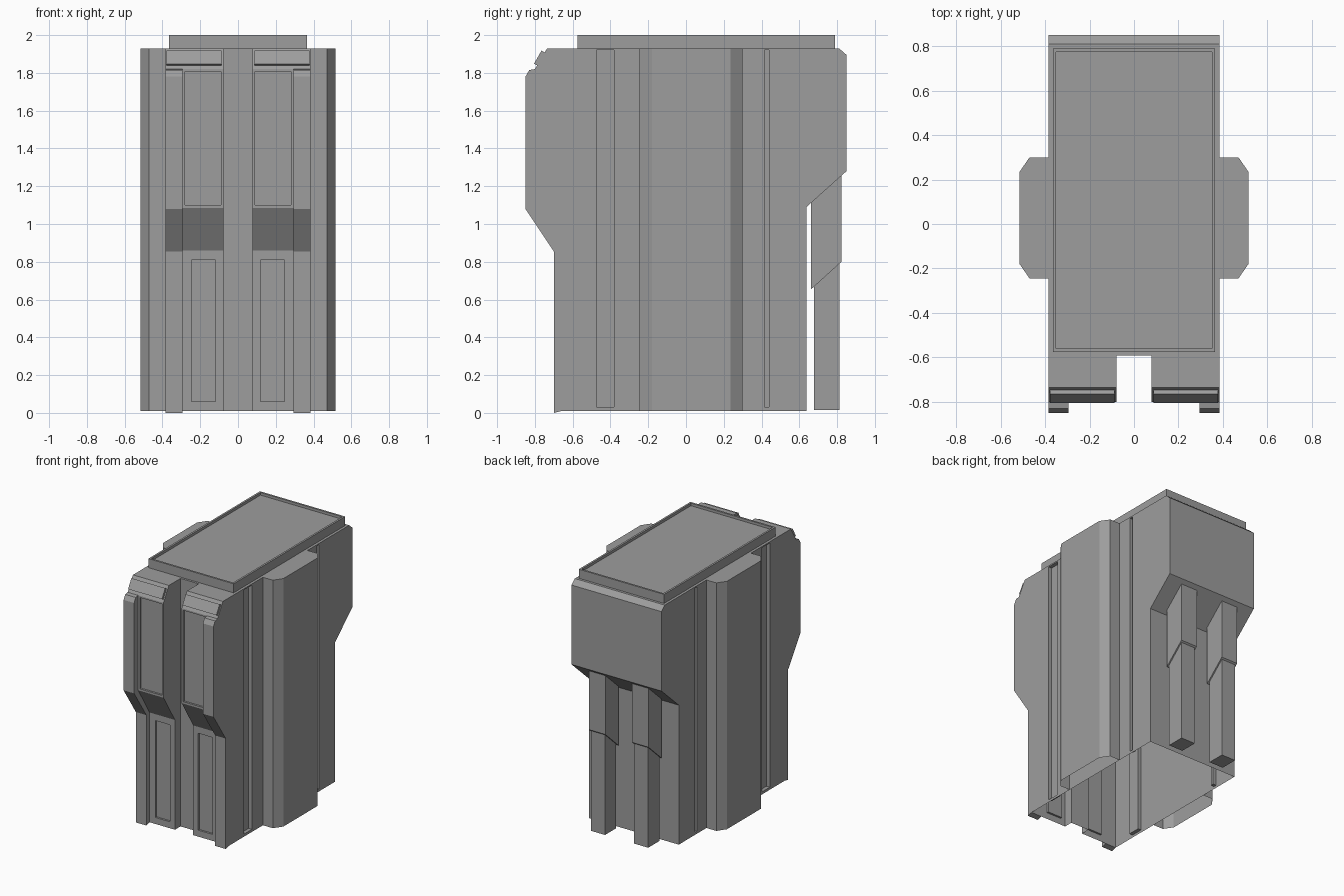
import bpy, bmesh

if "Cube" in bpy.data.objects:
    bpy.data.objects.remove(bpy.data.objects["Cube"])

grey = bpy.data.materials.new("dark_grey")
grey.diffuse_color = (.34, .34, .34, 1)
grey.use_nodes = True
grey.node_tree.nodes["Principled BSDF"].inputs["Base Color"].default_value = grey.diffuse_color


def prism(name, pts, axis, lo, hi):
    """Extrude a flat outline along axis: 'x' takes (y, z) points, 'z' takes (x, y)."""
    bm = bmesh.new()
    place = (lambda p, t: (t, p[0], p[1])) if axis == 'x' else (lambda p, t: (p[0], p[1], t))
    a = [bm.verts.new(place(p, lo)) for p in pts]
    b = [bm.verts.new(place(p, hi)) for p in pts]
    bm.faces.new(a)
    bm.faces.new(b)
    for i in range(len(pts)):
        j = (i + 1) % len(pts)
        bm.faces.new((a[i], a[j], b[j], b[i]))
    bmesh.ops.recalc_face_normals(bm, faces=bm.faces)
    me = bpy.data.meshes.new(name)
    bm.to_mesh(me)
    bm.free()
    me.materials.append(grey)
    ob = bpy.data.objects.new(name, me)
    bpy.context.collection.objects.link(ob)
    return ob


def box(name, x0, x1, y0, y1, z0, z1):
    return prism(name, [(x0, y0), (x1, y0), (x1, y1), (x0, y1)], 'z', z0, z1)


def span(s, a, b):
    return (a, b) if s > 0 else (-b, -a)


def cut(target, tool):
    m = target.modifiers.new("cut", 'BOOLEAN')
    m.operation, m.solver, m.object = 'DIFFERENCE', 'EXACT', tool
    bpy.context.view_layer.objects.active = target
    bpy.ops.object.modifier_apply(modifier=m.name)
    bpy.data.objects.remove(tool)


def delete_faces(ob, test):
    bm = bmesh.new()
    bm.from_mesh(ob.data)
    bm.normal_update()
    bmesh.ops.delete(bm, geom=[f for f in bm.faces if test(f)], context='FACES')
    bm.to_mesh(ob.data)
    bm.free()


def is_bottom(f):
    return f.normal.z < -.9 and f.calc_center_median().z < .015


# Main body: side profile extruded across the width
body = prism("body", [(-.66, .01), (-.66, .86), (-.80, 1.085), (-.80, 1.82), (-.735, 1.93),
                      (.81, 1.93), (.85, 1.895), (.85, 1.28), (.638, 1.09), (.638, .01)],
             'x', -.385, .385)

# Front centre channel
cut(body, box("channel_cut", -.078, .078, -1, -.592, -.1, 2.1))

# Side grooves and recessed front panels
for s in (-1, 1):
    for y0, y1 in ((-.475, -.38), (.415, .44)):
        cut(body, box("groove_cut", *span(s, .357, .5), y0, y1, .03, 1.92))
    cut(body, box("upper_panel_cut", *span(s, .09, .28), -.9, -.785, 1.10, 1.807))
    cut(body, box("lower_panel_cut", *span(s, .12, .245), -.75, -.645, .06, .81))

# The underside is open
delete_faces(body, is_bottom)

# Raised tray on top with a thin rim
tray = box("top_tray", -.365, .365, -.575, .79, 1.93, 2.0)
cut(tray, box("tray_cut", -.35, .35, -.56, .775, 1.98, 2.1))

for s, side in ((-1, "left"), (1, "right")):
    # Chamfered side bulge, a shell open below and against the body
    outline = [(.385, -.245), (.47, -.245), (.515, -.18), (.515, .235), (.47, .30), (.385, .30)]
    bulge = prism(side + "_bulge", [(s * x, y) for x, y in outline], 'z', .01, 1.93)
    delete_faces(bulge, lambda f: is_bottom(f) or f.normal.x * s < -.9)
    # Outer front rib
    prism(side + "_front_rib", [(-.70, 0), (-.70, .855), (-.85, 1.08), (-.85, 1.78), (-.83, 1.815),
                                (-.80, 1.82), (-.80, 1.085), (-.66, .86), (-.66, .01)],
          'x', *span(s, .295, .385))
    # Tilted plate on the front chamfer
    prism(side + "_tilted_plate", [(-.805, 1.848), (-.765, 1.918), (-.748, 1.908), (-.788, 1.84)],
          'x', *span(s, .088, .378))
    # Rear post and its larger slanted sleeve
    prism(side + "_rear_post", [(.677, .015), (.812, .015), (.812, .82), (.677, .70)],
          'x', *span(s, .125, .245))
    prism(side + "_rear_sleeve", [(.663, .655), (.823, .80), (.823, 1.256), (.663, 1.113)],
          'x', *span(s, .115, .255))
